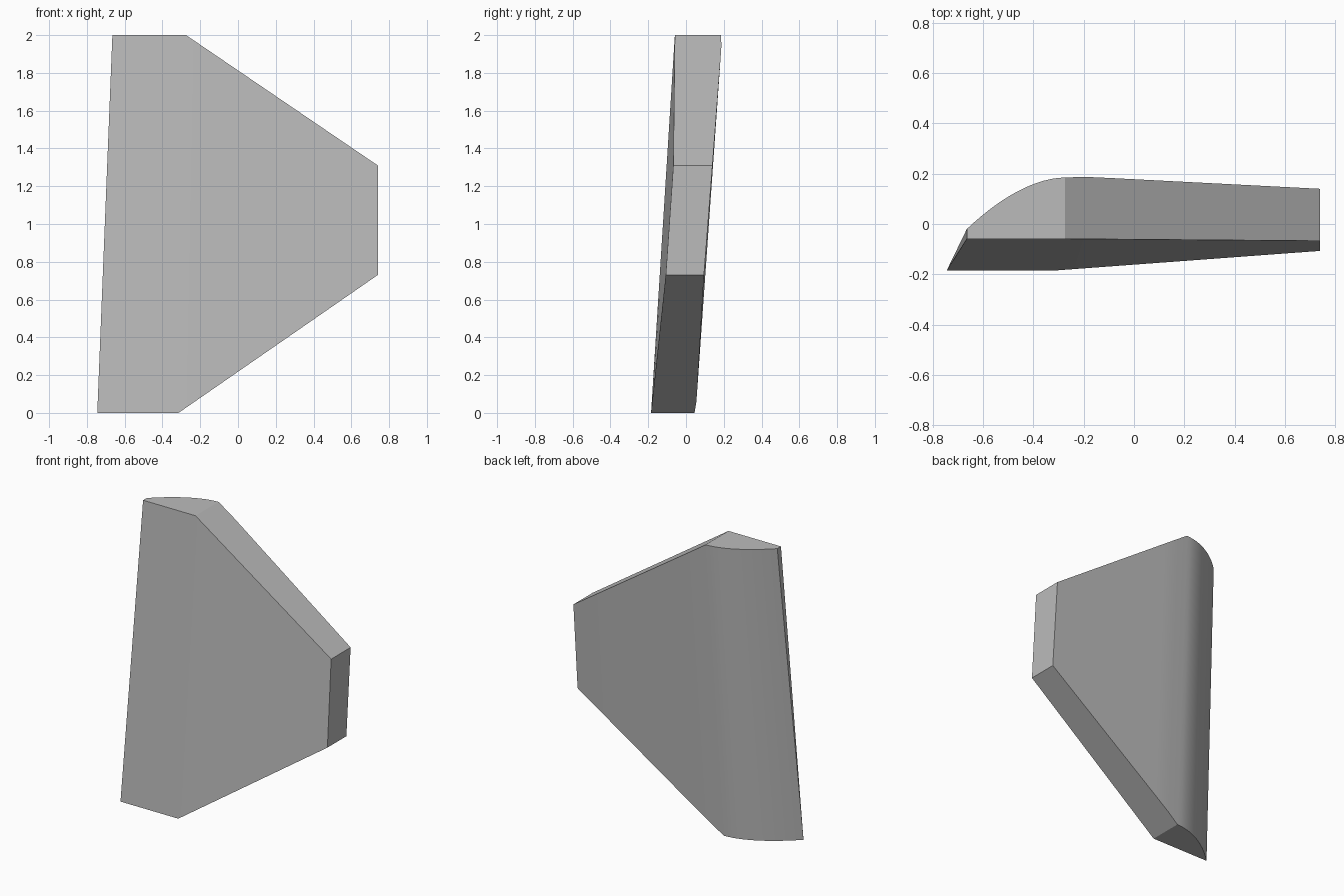
import bpy, bmesh, math
from mathutils import Vector

cube = bpy.data.objects.get("Cube")
if cube:
    bpy.data.objects.remove(cube, do_unlink=True)

# One flat grey for the whole panel
grey = bpy.data.materials.new("plain grey")
grey.use_nodes = True
colour = (0.5, 0.5, 0.5, 1)
grey.diffuse_color = colour
grey.node_tree.nodes["Principled BSDF"].inputs["Base Color"].default_value = colour

# Key upright sections: front bottom, front top, back top, back bottom
edge = [Vector(p) for p in ((-0.745, -0.185, 0), (-0.665, -0.059, 2),
                            (-0.665, -0.02, 2), (-0.745, -0.185, 0))]
root = [Vector(p) for p in ((-0.315, -0.185, 0), (-0.275, -0.059, 2),
                            (-0.275, 0.185, 2), (-0.315, 0.045, 0))]
tip = [Vector(p) for p in ((0.74, -0.107, 0.73), (0.74, -0.067, 1.31),
                           (0.74, 0.14, 1.31), (0.74, 0.095, 0.73))]

STEPS = 14
sections = []

# Rounded leading part: the back bulges out from the thin edge
for i in range(STEPS + 1):
    t = i / STEPS
    ring = [a.lerp(b, t) for a, b in zip(edge, root)]
    swell = 1 - (1 - t) ** 1.8
    for k in (2, 3):
        ring[k].y = edge[k].y + (root[k].y - edge[k].y) * swell
    sections.append(ring)

# Tapered part, with the curve easing out just behind the root
for t, bulge in ((0.08, 0.006), (0.17, 0.006), (1, 0)):
    ring = [a.lerp(b, t) for a, b in zip(root, tip)]
    for k in (2, 3):
        ring[k].y += bulge
    sections.append(ring)

# Skin the sections and cap both ends
bm = bmesh.new()
rings = [[bm.verts.new(p) for p in ring] for ring in sections]
for a, b in zip(rings, rings[1:]):
    for k in range(4):
        n = (k + 1) % 4
        bm.faces.new((a[k], a[n], b[n], b[k]))
bm.faces.new(rings[0])
bm.faces.new(rings[-1])
bmesh.ops.remove_doubles(bm, verts=bm.verts, dist=0.0005)
bmesh.ops.recalc_face_normals(bm, faces=bm.faces)

mesh = bpy.data.meshes.new("fin_panel")
bm.to_mesh(mesh)
bm.free()
mesh.materials.append(grey)
panel = bpy.data.objects.new("fin_panel", mesh)
bpy.context.collection.objects.link(panel)

# Smooth the curved back, keep the rim sharp
bpy.ops.object.select_all(action='DESELECT')
panel.select_set(True)
bpy.context.view_layer.objects.active = panel
bpy.ops.object.shade_smooth_by_angle(angle=math.radians(30))
